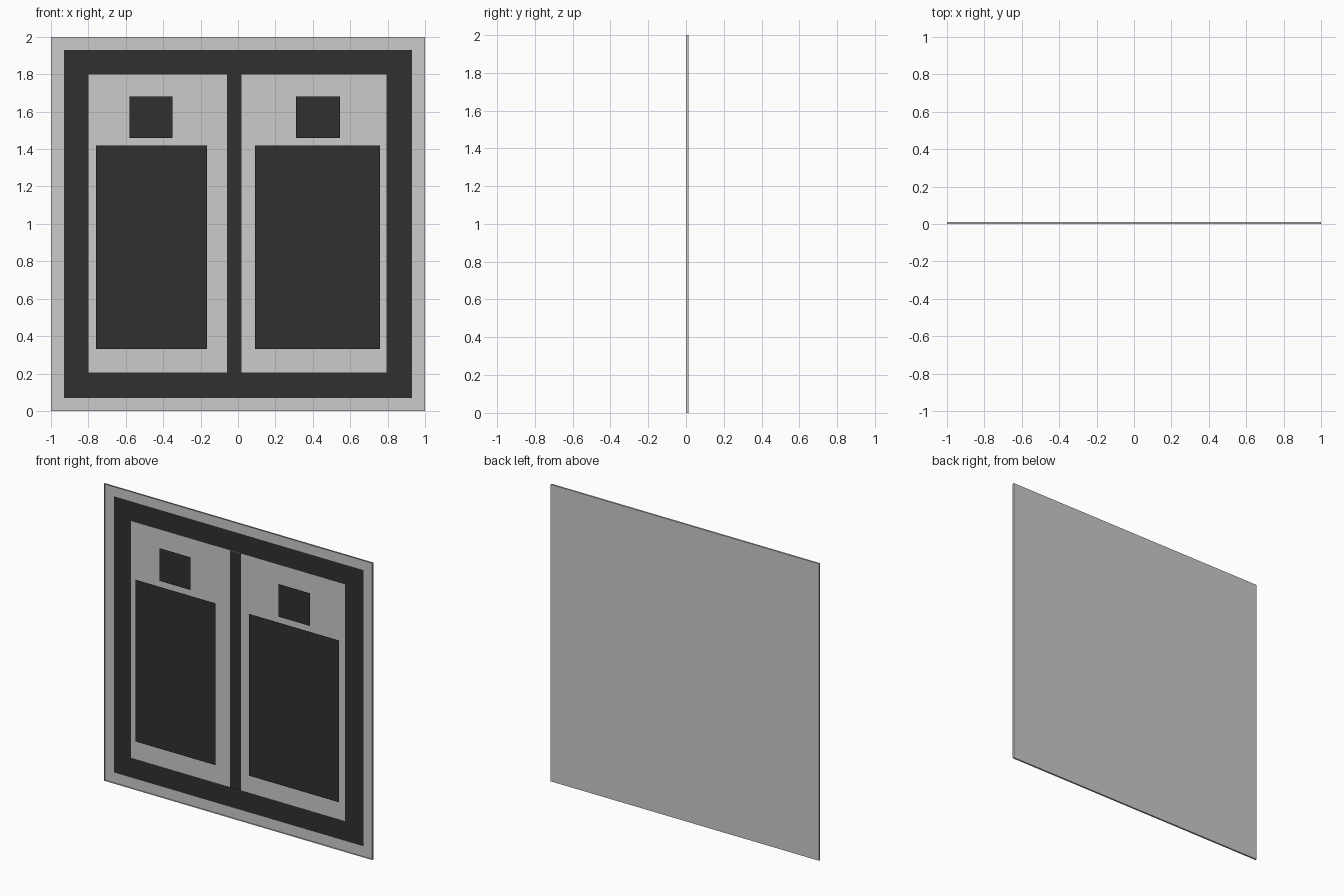
import bpy, bmesh

if "Cube" in bpy.data.objects:
    bpy.data.objects.remove(bpy.data.objects["Cube"])

dark = bpy.data.materials.new("dark_paint")
dark.diffuse_color = (0.03, 0.03, 0.03, 1)
dark.use_nodes = True
dark.node_tree.nodes["Principled BSDF"].inputs["Base Color"].default_value = dark.diffuse_color


def make(name, verts, faces, mat=None):
    me = bpy.data.meshes.new(name)
    me.from_pydata(verts, [], faces)
    ob = bpy.data.objects.new(name, me)
    bpy.context.collection.objects.link(ob)
    if mat:
        me.materials.append(mat)
    return ob


def panel(name, x0, x1, z0, z1, y, mat=None):
    """Flat rectangle facing the front (-y)."""
    return make(name, [(x0, y, z0), (x1, y, z0), (x1, y, z1), (x0, y, z1)],
                [(0, 1, 2, 3)], mat)


# shallow backing tray, open at the front
bm = bmesh.new()
bmesh.ops.create_cube(bm, size=1)
for v in bm.verts:
    v.co = (v.co.x * 2, 0.006 + v.co.y * 0.012, 1 + v.co.z * 2)
bm.normal_update()
front = [f for f in bm.faces if f.normal.y < -0.9]
bmesh.ops.delete(bm, geom=front, context='FACES_ONLY')
me = bpy.data.meshes.new("backing_tray")
bm.to_mesh(me)
bm.free()
bpy.context.collection.objects.link(bpy.data.objects.new("backing_tray", me))

# dark border sheet, light inner sheet and divider, layered forward
panel("border_sheet", -0.93, 0.93, 0.07, 1.93, 0.010, dark)
panel("inner_sheet", -0.8, 0.795, 0.205, 1.8, 0.006)
panel("divider_bar", -0.06, 0.02, 0.205, 1.8, 0.003, dark)

# head and body plates of the two symbols
for side, y, head, body in (("left", -0.005, (-0.58, -0.35), (-0.76, -0.165)),
                            ("right", -0.012, (0.31, 0.545), (0.09, 0.76))):
    panel(side + "_head_plate", *head, 1.46, 1.68, y, dark)
    panel(side + "_body_plate", *body, 0.33, 1.42, y, dark)
